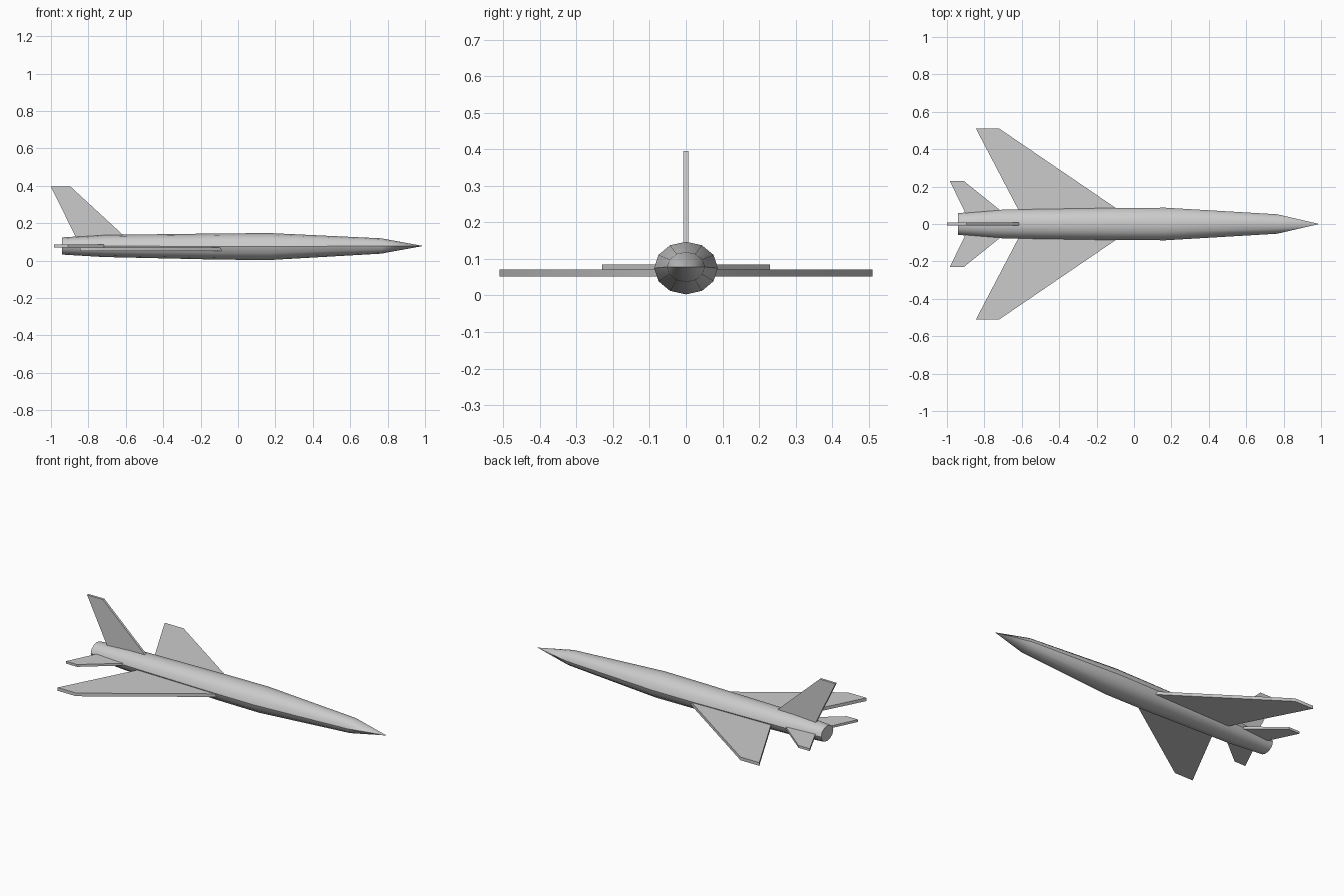
import bpy, bmesh, math

if "Cube" in bpy.data.objects:
    bpy.data.objects.remove(bpy.data.objects["Cube"])

SIDES = 12


def finish(name, bm):
    bmesh.ops.recalc_face_normals(bm, faces=bm.faces[:])
    me = bpy.data.meshes.new(name)
    bm.to_mesh(me)
    bm.free()
    ob = bpy.data.objects.new(name, me)
    bpy.context.collection.objects.link(ob)
    bpy.ops.object.select_all(action='DESELECT')
    ob.select_set(True)
    bpy.context.view_layer.objects.active = ob
    bpy.ops.object.shade_smooth_by_angle(angle=math.radians(35))
    return ob


def fuselage(name, stations):
    """Loft 12-sided oval rings (x, half width, half height, centre z)."""
    bm = bmesh.new()
    rings = []
    for x, ry, rz, cz in stations:
        ring = []
        for i in range(SIDES):
            a = 2 * math.pi * i / SIDES
            ring.append(bm.verts.new((x, ry * math.cos(a), cz + rz * math.sin(a))))
        rings.append(ring)
    for r, s in zip(rings, rings[1:]):
        for i in range(SIDES):
            j = (i + 1) % SIDES
            bm.faces.new((r[i], r[j], s[j], s[i]))
    bm.faces.new(rings[0])
    bmesh.ops.remove_doubles(bm, verts=bm.verts[:], dist=1e-5)
    return finish(name, bm)


def slab(name, outline, lo, hi, place):
    """Flat surface: outline placed at two thickness levels."""
    bm = bmesh.new()
    a = [bm.verts.new(place(u, v, lo)) for u, v in outline]
    b = [bm.verts.new(place(u, v, hi)) for u, v in outline]
    bm.faces.new(a)
    bm.faces.new(b)
    n = len(outline)
    for i in range(n):
        j = (i + 1) % n
        bm.faces.new((a[i], a[j], b[j], b[i]))
    return finish(name, bm)


# Body, tail to pointed nose
fuselage("fuselage", [
    (-0.94, 0.058, 0.046, 0.078),
    (-0.72, 0.076, 0.059, 0.078),
    (-0.10, 0.086, 0.070, 0.075),
    (0.17, 0.087, 0.072, 0.075),
    (0.765, 0.052, 0.041, 0.078),
    (0.99, 0.0, 0.0, 0.078),
])

# Swept wings and tailplanes, roots buried in the body
wing = [(-0.06, 0.06), (-0.72, 0.51), (-0.845, 0.51), (-0.61, 0.06)]
tailplane = [(-0.68, 0.045), (-0.91, 0.23), (-0.985, 0.23), (-0.895, 0.045)]
for side, s in (("left", 1), ("right", -1)):
    place = lambda u, v, t: (u, s * v, t)
    slab(side + "_wing", wing, 0.052, 0.071, place)
    slab(side + "_tailplane", tailplane, 0.071, 0.085, place)

# Vertical fin
fin = [(-0.58, 0.105), (-0.895, 0.395), (-1.0, 0.395), (-0.85, 0.09)]
slab("tail_fin", fin, -0.007, 0.007, lambda u, v, t: (u, t, v))
